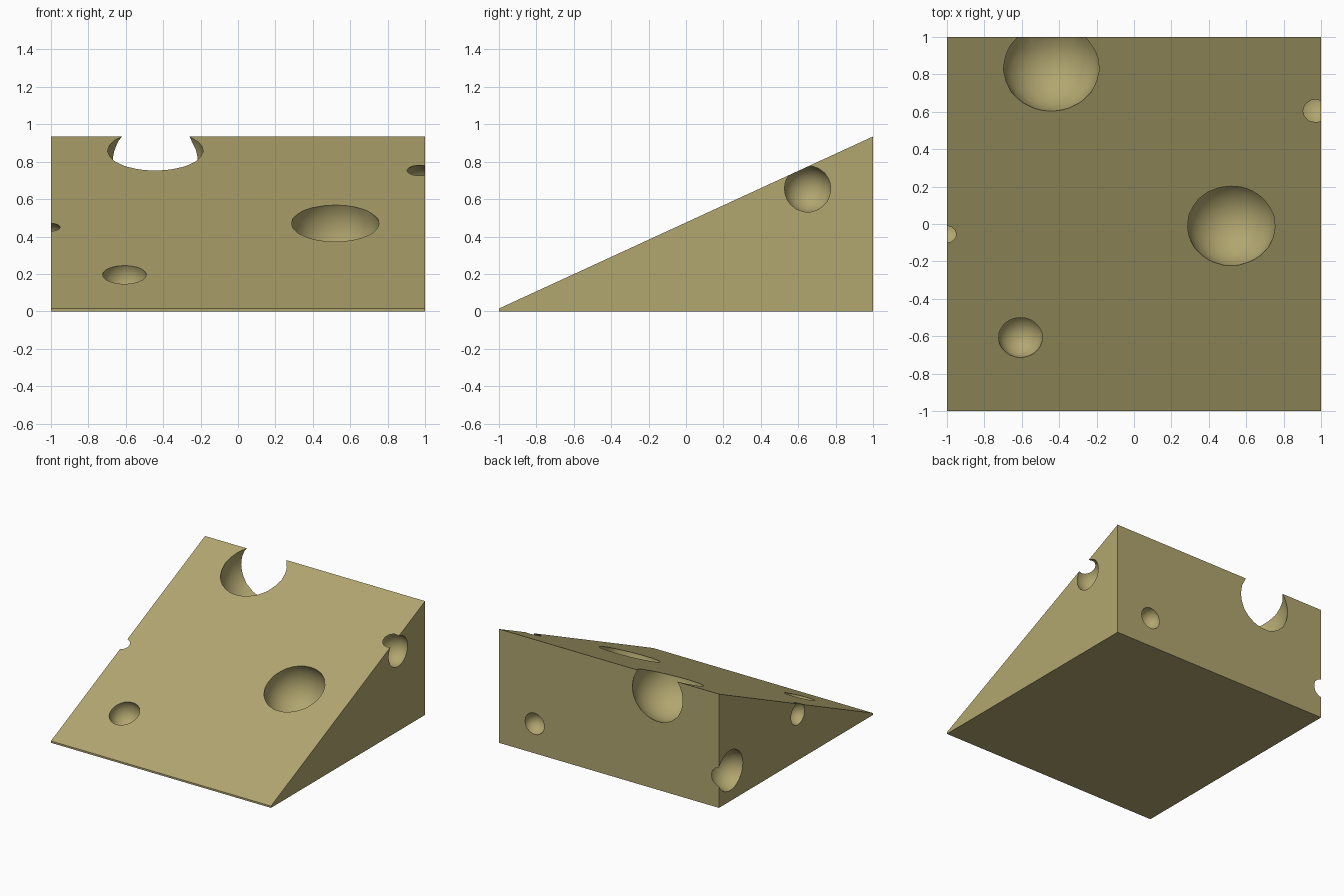
import bpy, bmesh, math
from mathutils import Vector

if "Cube" in bpy.data.objects:
    bpy.data.objects.remove(bpy.data.objects["Cube"])

LOW, HIGH = 0.015, 0.935          # wedge height at front and back
SLOPE = (HIGH - LOW) / 2
NORMAL = Vector((0, -SLOPE, 1)).normalized()


def add_mesh(name, bm):
    mesh = bpy.data.meshes.new(name)
    bmesh.ops.recalc_face_normals(bm, faces=bm.faces)
    bm.to_mesh(mesh)
    bm.free()
    obj = bpy.data.objects.new(name, mesh)
    bpy.context.collection.objects.link(obj)
    return obj


def on_slope(x, y, radius, depth):
    """Sphere whose centre sits a little below the sloped face; radius is that of the opening."""
    centre = Vector((x, y, LOW + SLOPE * (y + 1))) - NORMAL * depth
    return centre, math.hypot(radius, depth)


# Wedge body: side profile extruded across x
bm = bmesh.new()
profile = [(-1, 0), (1, 0), (1, HIGH), (-1, LOW)]
face = bm.faces.new([bm.verts.new((-1, y, z)) for y, z in profile])
ext = bmesh.ops.extrude_face_region(bm, geom=[face])
bmesh.ops.translate(bm, vec=(2, 0, 0),
                    verts=[v for v in ext["geom"] if isinstance(v, bmesh.types.BMVert)])
wedge = add_mesh("cheese_wedge", bm)

# Round holes
holes = [
    on_slope(0.52, -0.01, 0.236, 0.05),        # large hole in the slope
    on_slope(-0.607, -0.607, 0.118, 0.025),    # small hole near the thin edge
    (Vector((-0.442, 0.866, 0.79)), 0.268),    # bite through the back top edge
    (Vector((0.97, 0.65, 0.655)), 0.128),      # right side, breaks the slope
    (Vector((-1.0, -0.024, 0.382)), 0.09),     # left side, breaks the slope
    (Vector((0.676, 1.0, 0.243)), 0.088),      # back face
    (Vector((-1.01, 0.855, 0.252)), 0.166),    # back left corner
]
for centre, radius in holes:
    bm = bmesh.new()
    bmesh.ops.create_icosphere(bm, subdivisions=3, radius=radius)
    bmesh.ops.translate(bm, vec=centre, verts=bm.verts)
    cutter = add_mesh("hole_cutter", bm)
    cutter.hide_render = True
    mod = wedge.modifiers.new("hole", 'BOOLEAN')
    mod.operation = 'DIFFERENCE'
    mod.solver = 'EXACT'
    mod.object = cutter
    bpy.context.view_layer.objects.active = wedge
    bpy.ops.object.modifier_apply(modifier=mod.name)
    bpy.data.objects.remove(cutter)

# Smooth hole interiors, crisp outer edges
bpy.ops.object.select_all(action='DESELECT')
wedge.select_set(True)
bpy.context.view_layer.objects.active = wedge
bpy.ops.object.shade_smooth_by_angle(angle=math.radians(30))

# Cheese colour
mat = bpy.data.materials.new("cheese")
mat.diffuse_color = (0.44, 0.38, 0.16, 1)
mat.use_nodes = True
mat.node_tree.nodes["Principled BSDF"].inputs["Base Color"].default_value = mat.diffuse_color
wedge.data.materials.clear()
wedge.data.materials.append(mat)
